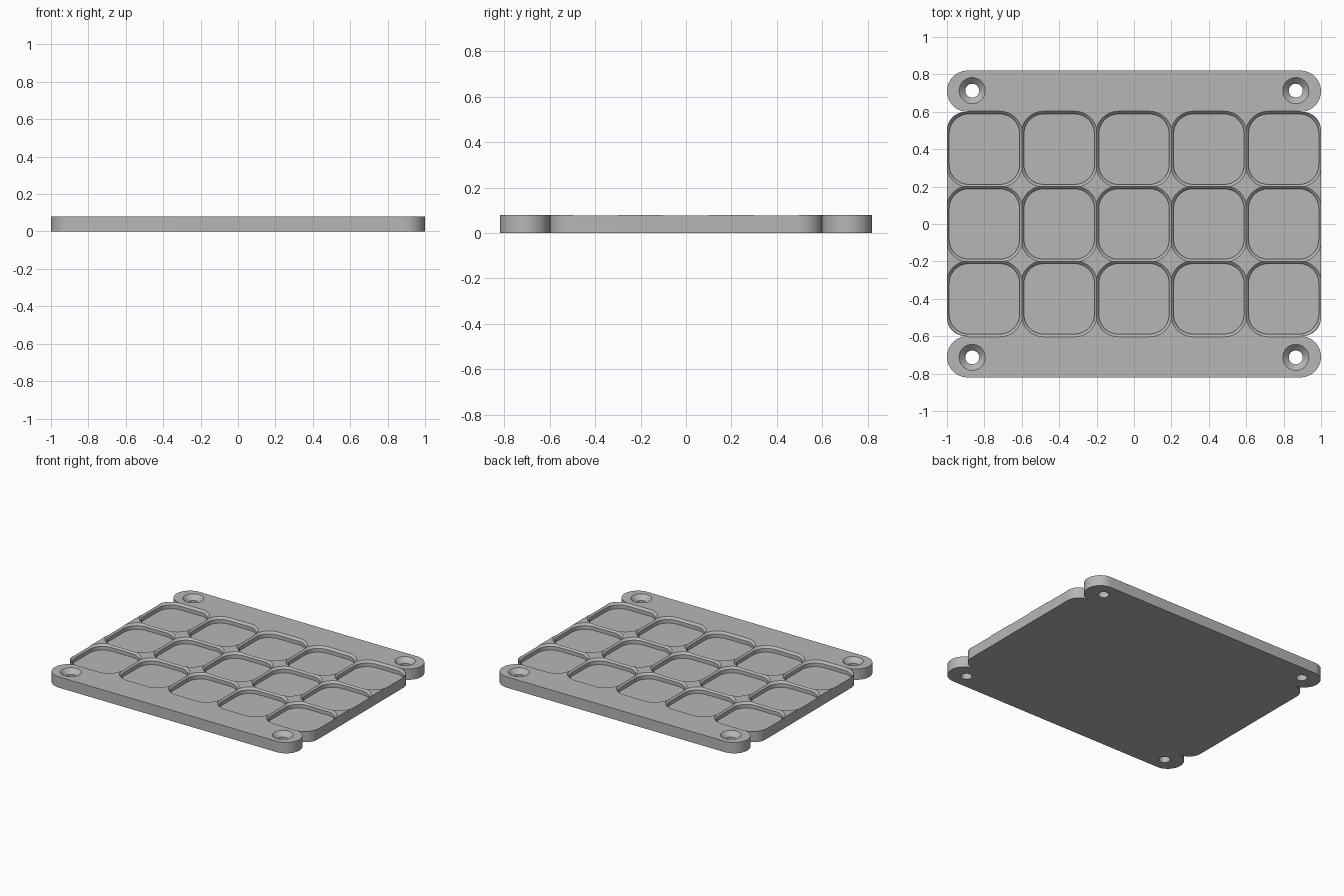
import bpy
import bmesh
import math

cube = bpy.data.objects.get("Cube")
if cube:
    bpy.data.objects.remove(cube, do_unlink=True)

HEIGHT = 0.08
CELL = 0.4
SEG = 14

# Single grey material
grey = bpy.data.materials.new("plain grey")
grey.use_nodes = True
colour = (0.47, 0.47, 0.47, 1)
grey.diffuse_color = colour
grey.node_tree.nodes["Principled BSDF"].inputs["Base Color"].default_value = colour


def arc(cx, cy, r, a0, a1, n=SEG):
    angles = [math.radians(a0 + (a1 - a0) * i / n) for i in range(n + 1)]
    return [(cx + r * math.cos(a), cy + r * math.sin(a)) for a in angles]


def mirrored(quarter):
    """Closed outline from a quarter running clockwise from +y to +x."""
    half = quarter + [(x, -y) for x, y in reversed(quarter)]
    return half + [(-x, y) for x, y in reversed(half)]


def rounded_square(half, r):
    return mirrored(arc(half - r, half - r, r, 90, 0))


def loft(name, rings):
    """Solid through matching outlines, each given as (z, points)."""
    bm = bmesh.new()
    loops = [[bm.verts.new((x, y, z)) for x, y in pts] for z, pts in rings]
    for a, b in zip(loops, loops[1:]):
        for i in range(len(a)):
            j = (i + 1) % len(a)
            bm.faces.new((a[i], a[j], b[j], b[i]))
    bm.faces.new(loops[0])
    bm.faces.new(loops[-1])
    bmesh.ops.recalc_face_normals(bm, faces=bm.faces)
    mesh = bpy.data.meshes.new(name)
    bm.to_mesh(mesh)
    bm.free()
    mesh.materials.append(grey)
    obj = bpy.data.objects.new(name, mesh)
    bpy.context.collection.objects.link(obj)
    return obj


# Plate: rounded centre with a round-ended mounting strip front and back
outline = mirrored(arc(0.89, 0.71, 0.11, 90, -90, 2 * SEG) + arc(0.9, 0.5, 0.1, 90, 0))
plate = loft("grid_plate", [(0, outline), (HEIGHT, outline)])

# Pocket cutter: straight walls with a flared rim
pocket = loft("pocket_cutter", [
    (0.038, rounded_square(0.188, 0.105)),
    (0.065, rounded_square(0.188, 0.105)),
    (0.090, rounded_square(0.213, 0.130))])

# Countersunk screw hole cutter
hole = loft("screw_hole_cutter", [
    (z, arc(0, 0, r, 0, 348.75, 31))
    for z, r in ((-0.02, 0.037), (0.047, 0.037), (0.09, 0.08))])

cuts = [(pocket, (i - 2) * CELL, (j - 1) * CELL) for i in range(5) for j in range(3)]
cuts += [(hole, sx * 0.865, sy * 0.713) for sx in (-1, 1) for sy in (-1, 1)]

bpy.ops.object.select_all(action='DESELECT')
plate.select_set(True)
bpy.context.view_layer.objects.active = plate
for cutter, x, y in cuts:
    cutter.location = (x, y, 0)
    cutter.hide_render = True
    mod = plate.modifiers.new("cut", 'BOOLEAN')
    mod.operation = 'DIFFERENCE'
    mod.solver = 'EXACT'
    mod.object = cutter
    bpy.context.view_layer.update()
    bpy.ops.object.modifier_apply(modifier=mod.name)

for cutter in (pocket, hole):
    bpy.data.objects.remove(cutter, do_unlink=True)

bpy.ops.object.shade_smooth_by_angle(angle=math.radians(30))
